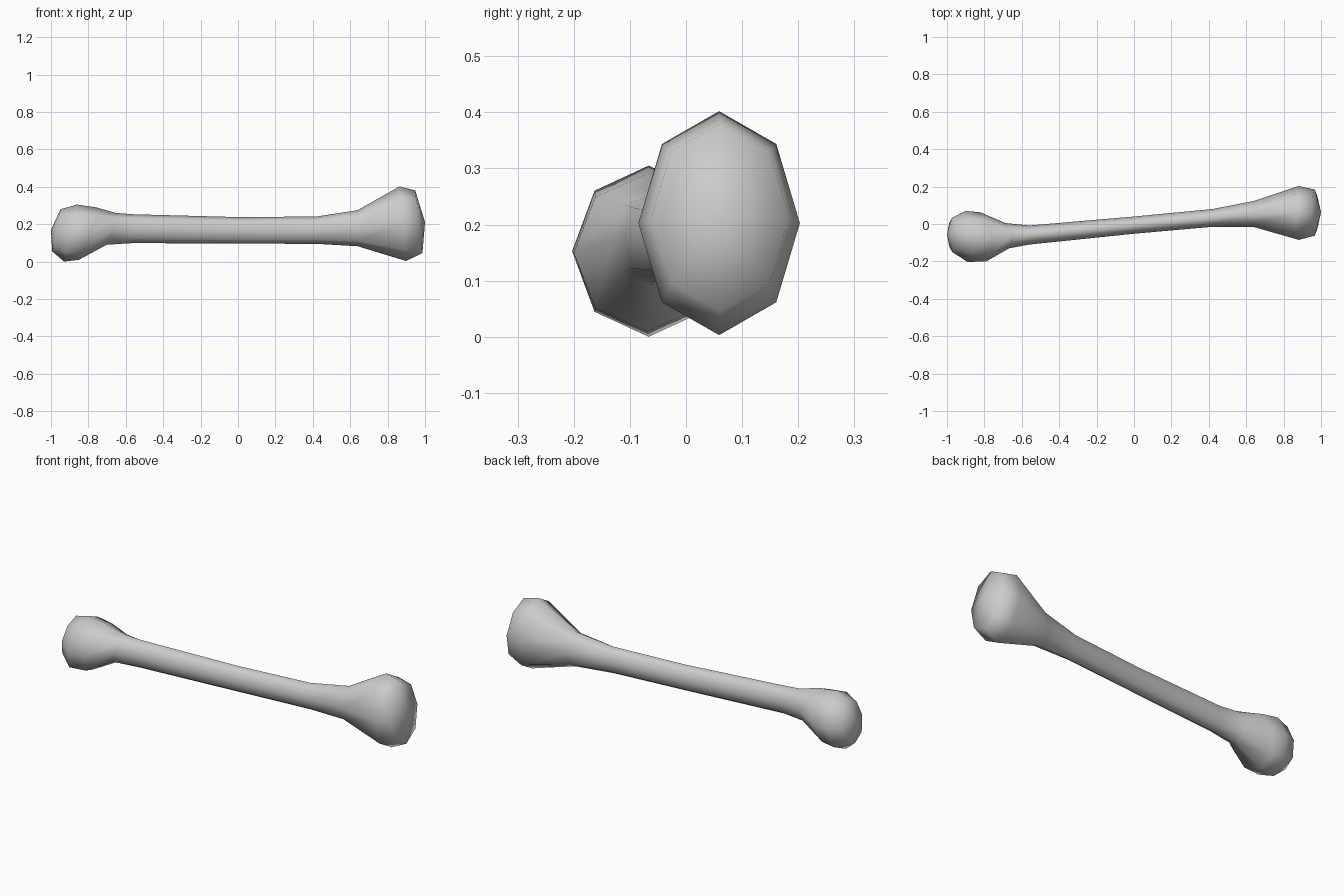
import bpy, bmesh
from math import sin, cos, pi

if "Cube" in bpy.data.objects:
    bpy.data.objects.remove(bpy.data.objects["Cube"])

SIDES = 8

# Each ring: (top x, top z), (bottom x, bottom z), (front x, front y), (back x, back y)
RINGS = [
    # small knob
    ((-0.950, 0.280), (-0.995, 0.055), (-0.970, -0.150), (-0.970, 0.035)),
    ((-0.860, 0.305), (-0.930, 0.000), (-0.890, -0.203), (-0.900, 0.070)),
    ((-0.760, 0.290), (-0.850, 0.010), (-0.790, -0.200), (-0.820, 0.062)),
    ((-0.660, 0.260), (-0.710, 0.090), (-0.660, -0.130), (-0.680, 0.005)),
    # shaft
    ((-0.560, 0.253), (-0.560, 0.099), (-0.560, -0.110), (-0.560, -0.008)),
    ((0.000, 0.238), (0.000, 0.096), (0.000, -0.052), (0.000, 0.040)),
    ((0.420, 0.241), (0.420, 0.095), (0.420, -0.015), (0.420, 0.080)),
    # large flared knob
    ((0.640, 0.275), (0.640, 0.082), (0.640, -0.016), (0.640, 0.123)),
    ((0.865, 0.402), (0.900, 0.003), (0.880, -0.085), (0.880, 0.203)),
    ((0.945, 0.380), (0.983, 0.046), (0.970, -0.062), (0.970, 0.184)),
]
TIPS = ((-1.0, -0.055, 0.170), (1.0, 0.062, 0.210))


def add_ring(bm, top, bottom, front, back):
    """Slanted elliptical ring through four extreme points."""
    cx = (top[0] + bottom[0] + front[0] + back[0]) / 4
    cy = (front[1] + back[1]) / 2
    cz = (top[1] + bottom[1]) / 2
    vx, vz = (top[0] - bottom[0]) / 2, (top[1] - bottom[1]) / 2
    hx, hy = (back[0] - front[0]) / 2, (back[1] - front[1]) / 2
    verts = []
    for i in range(SIDES):
        c, s = cos(2 * pi * i / SIDES), sin(2 * pi * i / SIDES)
        verts.append(bm.verts.new((cx + vx * c + hx * s, cy + hy * s, cz + vz * c)))
    return verts


# Bone: loft through all rings, each end closed with a shallow fan
bm = bmesh.new()
rings = [add_ring(bm, *r) for r in RINGS]
for a, b in zip(rings, rings[1:]):
    for i in range(SIDES):
        j = (i + 1) % SIDES
        bm.faces.new((a[i], a[j], b[j], b[i]))
for ring, tip in ((rings[0], TIPS[0]), (rings[-1], TIPS[1])):
    t = bm.verts.new(tip)
    for i in range(SIDES):
        bm.faces.new((ring[i], ring[(i + 1) % SIDES], t))
bmesh.ops.recalc_face_normals(bm, faces=bm.faces)
for f in bm.faces:
    f.smooth = True
mesh = bpy.data.meshes.new("bone")
bm.to_mesh(mesh)
bm.free()
bpy.context.collection.objects.link(bpy.data.objects.new("bone", mesh))
